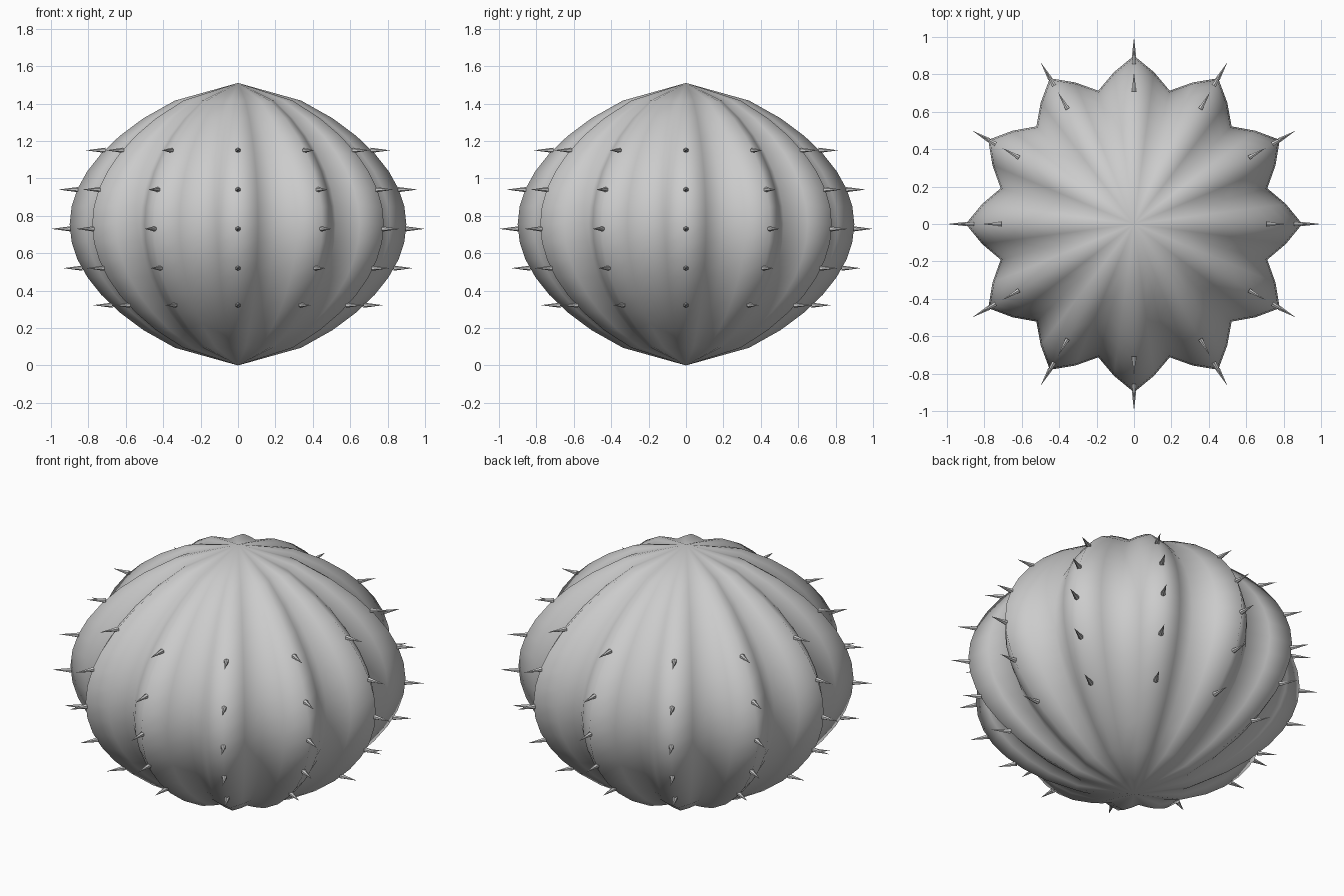
import bpy, bmesh
from math import sin, cos, pi, tau
from mathutils import Matrix, Vector

if "Cube" in bpy.data.objects:
    bpy.data.objects.remove(bpy.data.objects["Cube"])

HEIGHT, RADIUS, RIBS, SEGS, RINGS = 1.51, 0.9, 12, 48, 16


def ridge_radius(z):
    """Radius of the rib crest at height z."""
    return RADIUS * max(sin(pi * z / HEIGHT), 0) ** 0.6


def make_object(name, bm, smooth):
    bmesh.ops.recalc_face_normals(bm, faces=bm.faces)
    for f in bm.faces:
        f.smooth = smooth
    me = bpy.data.meshes.new(name)
    bm.to_mesh(me)
    bm.free()
    ob = bpy.data.objects.new(name, me)
    bpy.context.collection.objects.link(ob)
    return ob


# ribbed body: stacked wavy rings closed by a pole at each end
bm = bmesh.new()
bottom = bm.verts.new((0, 0, 0))
top = bm.verts.new((0, 0, HEIGHT))
rings = []
for i in range(1, RINGS):
    z = HEIGHT * i / RINGS
    ring = []
    for j in range(SEGS):
        a = tau * j / SEGS
        r = ridge_radius(z) * (1 + 0.09 * (cos(RIBS * a) - 1))
        ring.append(bm.verts.new((r * cos(a), r * sin(a), z)))
    rings.append(ring)
for j in range(SEGS):
    k = (j + 1) % SEGS
    bm.faces.new((bottom, rings[0][k], rings[0][j]))
    bm.faces.new((top, rings[-1][j], rings[-1][k]))
    for lo, hi in zip(rings, rings[1:]):
        bm.faces.new((lo[j], lo[k], hi[k], hi[j]))
make_object("cactus_body", bm, True)

# spines: five horizontal cones along every rib crest
bm = bmesh.new()
length = 0.105
for j in range(RIBS):
    a = tau * j / RIBS
    out = Vector((cos(a), sin(a), 0))
    turn = out.to_track_quat('Z', 'Y').to_matrix().to_4x4()
    for z in (0.322, 0.52, 0.73, 0.94, 1.15):
        centre = out * (ridge_radius(z) + 0.1 - length / 2) + Vector((0, 0, z))
        bmesh.ops.create_cone(bm, cap_ends=True, segments=6, radius1=0.014,
                              radius2=0, depth=length,
                              matrix=Matrix.Translation(centre) @ turn)
make_object("spines", bm, False)
